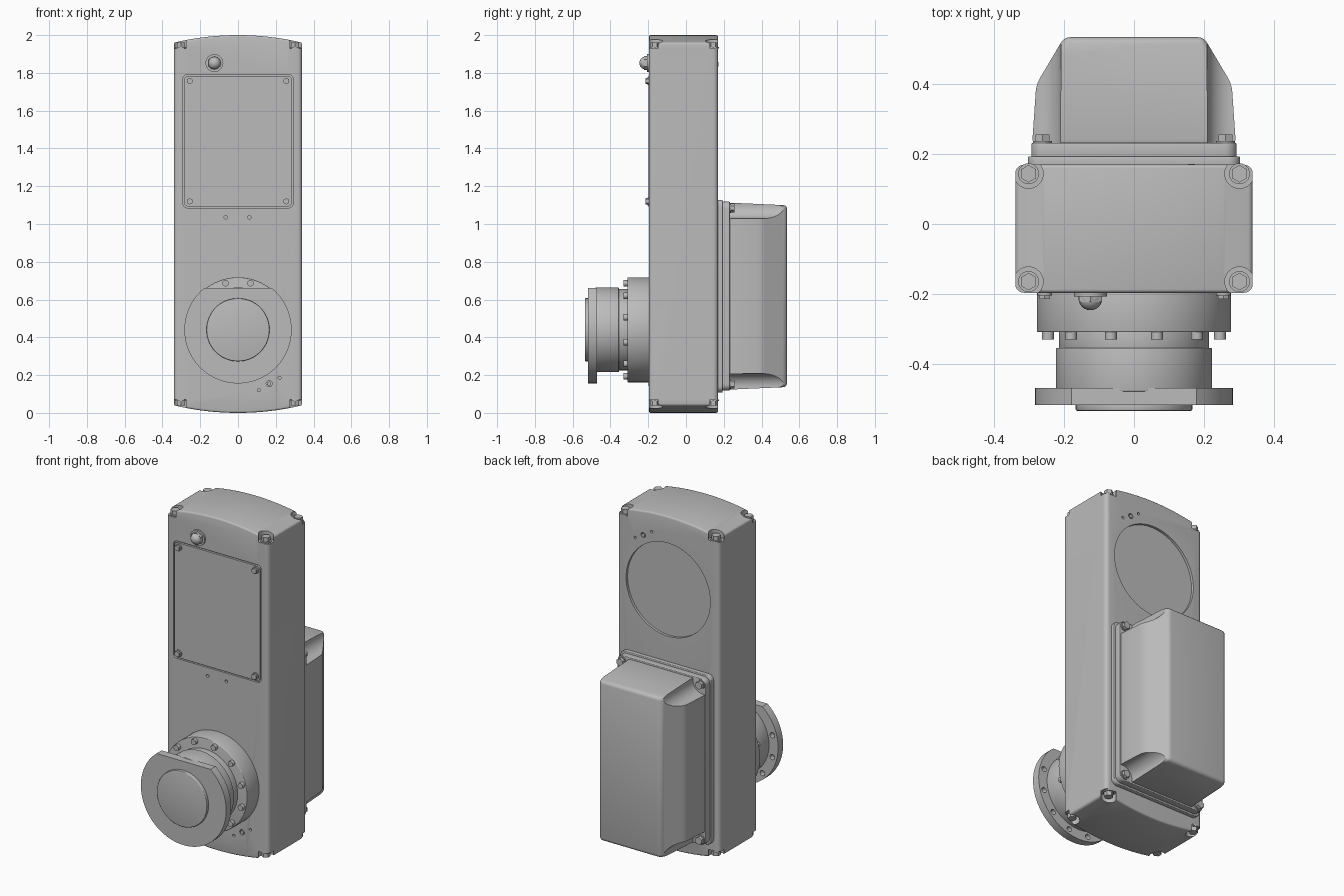
import bpy, bmesh, math
from mathutils import Matrix, Vector

if "Cube" in bpy.data.objects:
    bpy.data.objects.remove(bpy.data.objects["Cube"])

gray = bpy.data.materials.new("machine gray")
gray.use_nodes = True
gray.diffuse_color = (0.5, 0.5, 0.5, 1)
gray.node_tree.nodes["Principled BSDF"].inputs["Base Color"].default_value = (0.5, 0.5, 0.5, 1)


def make(name, bm):
    bmesh.ops.recalc_face_normals(bm, faces=bm.faces[:])
    mesh = bpy.data.meshes.new(name)
    bm.to_mesh(mesh)
    bm.free()
    mesh.materials.append(gray)
    ob = bpy.data.objects.new(name, mesh)
    bpy.context.scene.collection.objects.link(ob)
    return ob


def prism(bm, outline, y0, y1):
    """Extrude an x-z outline along y."""
    face = bm.faces.new([bm.verts.new((x, y0, z)) for x, z in outline])
    new = bmesh.ops.extrude_face_region(bm, geom=[face])["geom"]
    bmesh.ops.translate(bm, vec=(0, y1 - y0, 0),
                        verts=[v for v in new if isinstance(v, bmesh.types.BMVert)])


def cyl(bm, x, z, r, y0, y1, sides=48):
    """Cylinder along y."""
    turn = Matrix.Translation((x, (y0 + y1) / 2, z)) @ Matrix.Rotation(math.pi / 2, 4, 'X')
    bmesh.ops.create_cone(bm, cap_ends=True, segments=sides, radius1=r, radius2=r,
                          depth=abs(y1 - y0), matrix=turn)


def post(bm, x, y, r, z0, z1, sides):
    """Cylinder along z."""
    bmesh.ops.create_cone(bm, cap_ends=True, segments=sides, radius1=r, radius2=r,
                          depth=z1 - z0, matrix=Matrix.Translation((x, y, (z0 + z1) / 2)))


def rounded(hw, z0, z1, r):
    """Rounded rectangle outline in x-z."""
    pts = []
    for i, (sx, top) in enumerate([(1, 1), (-1, 1), (-1, 0), (1, 0)]):
        cx, cz = sx * (hw - r), (z1 - r if top else z0 + r)
        for k in range(7):
            a = math.pi / 2 * (i + k / 6)
            pts.append((cx + r * math.cos(a), cz + r * math.sin(a)))
    return pts


def finish(ob, cutter=None, bevel=0, angle=35):
    """Cut, bevel, bake the modifiers and shade."""
    if bevel:
        mod = ob.modifiers.new("bevel", 'BEVEL')
        mod.width, mod.segments, mod.angle_limit = bevel, 3, math.radians(angle)
    if cutter:
        mod = ob.modifiers.new("cut", 'BOOLEAN')
        mod.operation, mod.object, mod.solver = 'DIFFERENCE', cutter, 'EXACT'
    bpy.ops.object.select_all(action='DESELECT')
    ob.select_set(True)
    bpy.context.view_layer.objects.active = ob
    bpy.ops.object.convert(target='MESH')
    bpy.ops.object.shade_smooth_by_angle(angle=math.radians(angle))
    if cutter:
        bpy.data.objects.remove(cutter)


SIDES = (-1, 1)
W, FRONT, BACK, AXIS = 0.34, -0.197, 0.17, 0.44
corners = [(sx * 0.302, y) for sx in SIDES for y in (FRONT + 0.032, BACK - 0.026)]
tiny_holes = [(0.11, 0.12, 0.008), (0.165, 0.155, 0.016), (0.22, 0.185, 0.008)]

# Gear case with bowed ends and rounded long edges
bm = bmesh.new()
xs = [W * (i / 12 - 1) for i in range(25)]
bow = [(x, 0.04 * (x / W) ** 2) for x in xs]
prism(bm, bow + [(x, 2 - z) for x, z in reversed(bow)], FRONT, BACK)
long_edges = [e for e in bm.edges if abs(e.verts[0].co.z - e.verts[1].co.z) > 1]
bmesh.ops.bevel(bm, geom=long_edges, offset=0.025, segments=5, profile=0.5, affect='EDGES')
case = make("gear_case", bm)

# Corner pockets, cover groove, rear port and small holes
bm = bmesh.new()
for x, y in corners:
    post(bm, x, y, 0.042, 1.93, 2.1, 32)
    post(bm, x, y, 0.042, -0.1, 0.07, 32)
prism(bm, rounded(0.292, 1.085, 1.792, 0.025), FRONT - 0.05, FRONT + 0.012)
cyl(bm, 0, 2 - AXIS, 0.28, BACK - 0.015, BACK + 0.05, 72)
for x, z, r in tiny_holes:
    cyl(bm, x, z, r, FRONT - 0.05, FRONT + 0.015, 16)
    cyl(bm, x, 2 - z, r, BACK - 0.015, BACK + 0.05, 16)
for x in (-0.065, 0.06):
    cyl(bm, x, 1.035, 0.009, FRONT - 0.05, FRONT + 0.015, 16)
finish(case, make("case_cutter", bm), 0.01)

# Plugs inside the larger small holes
bm = bmesh.new()
x, z, r = tiny_holes[1]
cyl(bm, x, z, 0.012, FRONT - 0.002, FRONT + 0.016, 6)
cyl(bm, x, 2 - z, 0.012, BACK - 0.016, BACK + 0.002, 6)
finish(make("vent_plugs", bm))

# Hex bolts standing in the corner pockets
bm = bmesh.new()
for x, y in corners:
    for lo, hi, wlo, whi in ((1.928, 1.962, 1.928, 1.936), (0.038, 0.072, 0.064, 0.072)):
        post(bm, x, y, 0.025, lo, hi, 6)
        post(bm, x, y, 0.03, wlo, whi, 24)
finish(make("case_bolts", bm))

# Inspection cover lying in its groove
bm = bmesh.new()
prism(bm, rounded(0.284, 1.093, 1.784, 0.02), FRONT + 0.014, FRONT - 0.001)
finish(make("inspection_cover", bm))
bm = bmesh.new()
for sx in SIDES:
    for z in (1.12, 1.757):
        cyl(bm, sx * 0.256, z, 0.021, FRONT, FRONT - 0.008, 24)
        cyl(bm, sx * 0.256, z, 0.017, FRONT, FRONT - 0.018, 6)
finish(make("cover_screws", bm))

# Domed breather plug
bm = bmesh.new()
cyl(bm, -0.125, 1.852, 0.047, FRONT + 0.01, FRONT - 0.01)
cyl(bm, -0.125, 1.852, 0.038, FRONT, FRONT - 0.026, 6)
bmesh.ops.create_uvsphere(bm, u_segments=24, v_segments=12, radius=0.034,
                          matrix=Matrix.Translation((-0.125, FRONT - 0.016, 1.852)))
finish(make("breather_plug", bm))

# Output collar, neck and hub stacked along the output axis
for name, r, y0, y1 in (("output_collar", 0.278, FRONT + 0.01, -0.31),
                        ("output_neck", 0.215, -0.3, -0.36),
                        ("output_hub", 0.224, -0.355, -0.48),
                        ("output_boss", 0.167, -0.51, -0.535)):
    bm = bmesh.new()
    cyl(bm, 0, AXIS, r, y0, y1, 72)
    finish(make(name, bm), None, 0.004)

# Ring of collar bolts
ring = [math.radians(15 + 30 * i) for i in range(12)]
bm = bmesh.new()
for a in ring:
    cyl(bm, 0.255 * math.cos(a), AXIS + 0.255 * math.sin(a), 0.017, -0.3, -0.331, 12)
finish(make("collar_bolts", bm))

# Output flange: disc with a flat on top and a ring of holes in its rear face
bm = bmesh.new()
flat = math.asin(0.22 / 0.284)
start, sweep = math.pi - flat, math.pi + 2 * flat
prism(bm, [(0.284 * math.cos(start + sweep * i / 64), AXIS + 0.284 * math.sin(start + sweep * i / 64))
           for i in range(65)], -0.47, -0.518)
flange = make("output_flange", bm)
bm = bmesh.new()
for a in ring:
    if math.sin(a) < 0.7:
        cyl(bm, 0.254 * math.cos(a), AXIS + 0.254 * math.sin(a), 0.016, -0.45, -0.5, 16)
finish(flange, make("flange_cutter", bm))

# Motor base plate and lip
for name, hw, z0, z1, y0, y1 in (("motor_base", 0.304, 0.108, 1.128, 0.16, 0.194),
                                 ("motor_lip", 0.294, 0.118, 1.118, 0.19, 0.232)):
    bm = bmesh.new()
    prism(bm, rounded(hw, z0, z1, 0.035), y0, y1)
    finish(make(name, bm), None, 0.004)

# Tapered motor housing with slanted rear edges
bm = bmesh.new()
mid = 0.618
plan = [(0.292, 0.225), (0.28, 0.4), (0.2, 0.535)]
plan += [(-x, y) for x, y in reversed(plan)]
rows = []
for s in SIDES:
    rows.append([bm.verts.new((x, y, mid + s * (0.495 - 0.045 * (y - 0.225)))) for x, y in plan])
    bm.faces.new(rows[-1])
for i in range(len(plan)):
    j = (i + 1) % len(plan)
    bm.faces.new((rows[0][i], rows[0][j], rows[1][j], rows[1][i]))
housing = make("motor_housing", bm)
# Scooped housing corners leaving room for the bolts
bm = bmesh.new()
for sx in SIDES:
    for s in SIDES:
        cyl(bm, sx * 0.277, mid + s * 0.478, 0.068, 0.2, 0.6)
finish(housing, make("housing_cutter", bm), 0.018, 25)

# Housing bolts
bm = bmesh.new()
for sx in SIDES:
    for s in SIDES:
        cyl(bm, sx * 0.262, mid + s * 0.467, 0.027, 0.225, 0.238, 24)
        cyl(bm, sx * 0.262, mid + s * 0.467, 0.023, 0.23, 0.256, 6)
finish(make("housing_bolts", bm))
